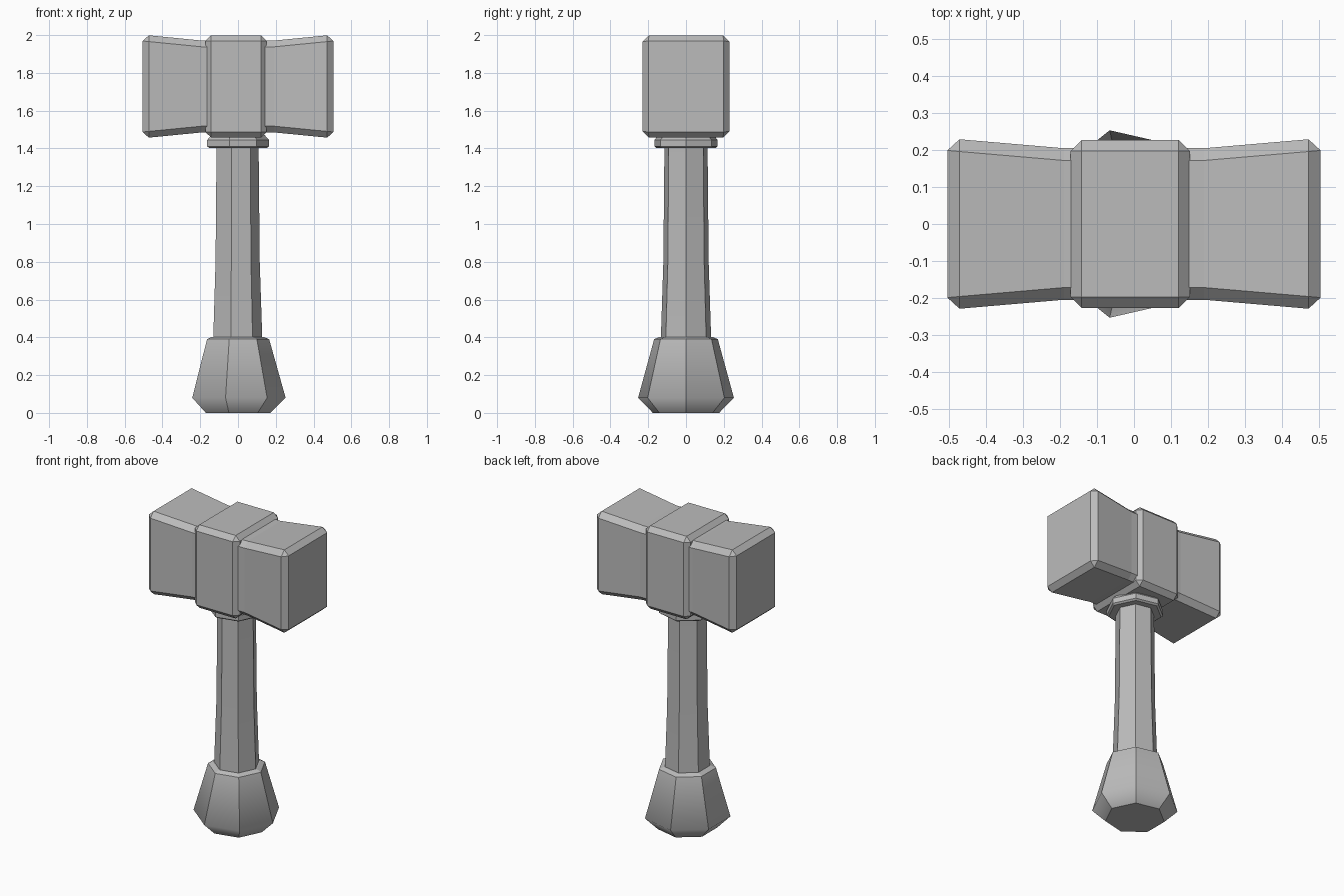
import bpy, bmesh, math

default = bpy.data.objects.get("Cube")
if default:
    bpy.data.objects.remove(default, do_unlink=True)

# One grey for the whole hammer
grey = bpy.data.materials.new("stone_grey")
grey.use_nodes = True
GREY = (0.5, 0.5, 0.5, 1)
grey.diffuse_color = GREY
grey.node_tree.nodes["Principled BSDF"].inputs["Base Color"].default_value = GREY

SIDES = 7
AXIS_X = -0.008
HEAD_Z = 1.728


def finish(name, bm):
    bmesh.ops.recalc_face_normals(bm, faces=bm.faces)
    mesh = bpy.data.meshes.new(name)
    bm.to_mesh(mesh)
    bm.free()
    mesh.materials.append(grey)
    obj = bpy.data.objects.new(name, mesh)
    bpy.context.collection.objects.link(obj)
    return obj


def skin(bm, rings):
    """Bridge consecutive vertex rings and cap both ends."""
    for low, high in zip(rings, rings[1:]):
        for i in range(len(low)):
            j = (i + 1) % len(low)
            bm.faces.new((low[i], low[j], high[j], high[i]))
    bm.faces.new(rings[0])
    bm.faces.new(rings[-1])


def turned(name, profile, soft_ring=None):
    """Seven-sided upright part from (radius, z) pairs; one ring may shade softly."""
    bm = bmesh.new()
    rings = []
    for radius, z in profile:
        angles = [math.tau * i / SIDES for i in range(SIDES)]
        rings.append([bm.verts.new((AXIS_X + radius * math.cos(a),
                                    radius * math.sin(a), z)) for a in angles])
    skin(bm, rings)
    soft = set(rings[soft_ring]) if soft_ring is not None else set()
    for face in bm.faces:
        face.smooth = True
    for edge in bm.edges:
        edge.smooth = all(v in soft for v in edge.verts)
    return finish(name, bm)


def beveled_bar(name, sections, width):
    """Rectangular bar along x from (x, half_depth, half_height), edges chamfered."""
    bm = bmesh.new()
    corners = ((-1, -1), (1, -1), (1, 1), (-1, 1))
    rings = [[bm.verts.new((x, sy * hy, HEAD_Z + sz * hz)) for sy, sz in corners]
             for x, hy, hz in sections]
    skin(bm, rings)
    obj = finish(name, bm)
    bevel = obj.modifiers.new("chamfer", 'BEVEL')
    bevel.width = width
    bevel.segments = 1
    bevel.limit_method = 'ANGLE'
    bevel.angle_limit = math.radians(40)
    return obj


# Pommel, grip and collar
turned("pommel", [(0.18, 0), (0.26, 0.08), (0.173, 0.39), (0.145, 0.402), (0.12, 0.402)], 1)
turned("handle", [(0.137, 0.38), (0.123, 0.8), (0.117, 1.42)], 1)
turned("collar", [(0.16, 1.402), (0.172, 1.411), (0.172, 1.445), (0.15, 1.47)])

# Head flaring to both striking faces, with a band around its waist
half = [(0.19, 0.205, 0.243), (0.505, 0.232, 0.274)]
beveled_bar("hammer_head", [(-x, y, z) for x, y, z in reversed(half)] + half, 0.033)
beveled_bar("head_band", [(-0.172, 0.227, 0.271), (0.151, 0.227, 0.271)], 0.03)
